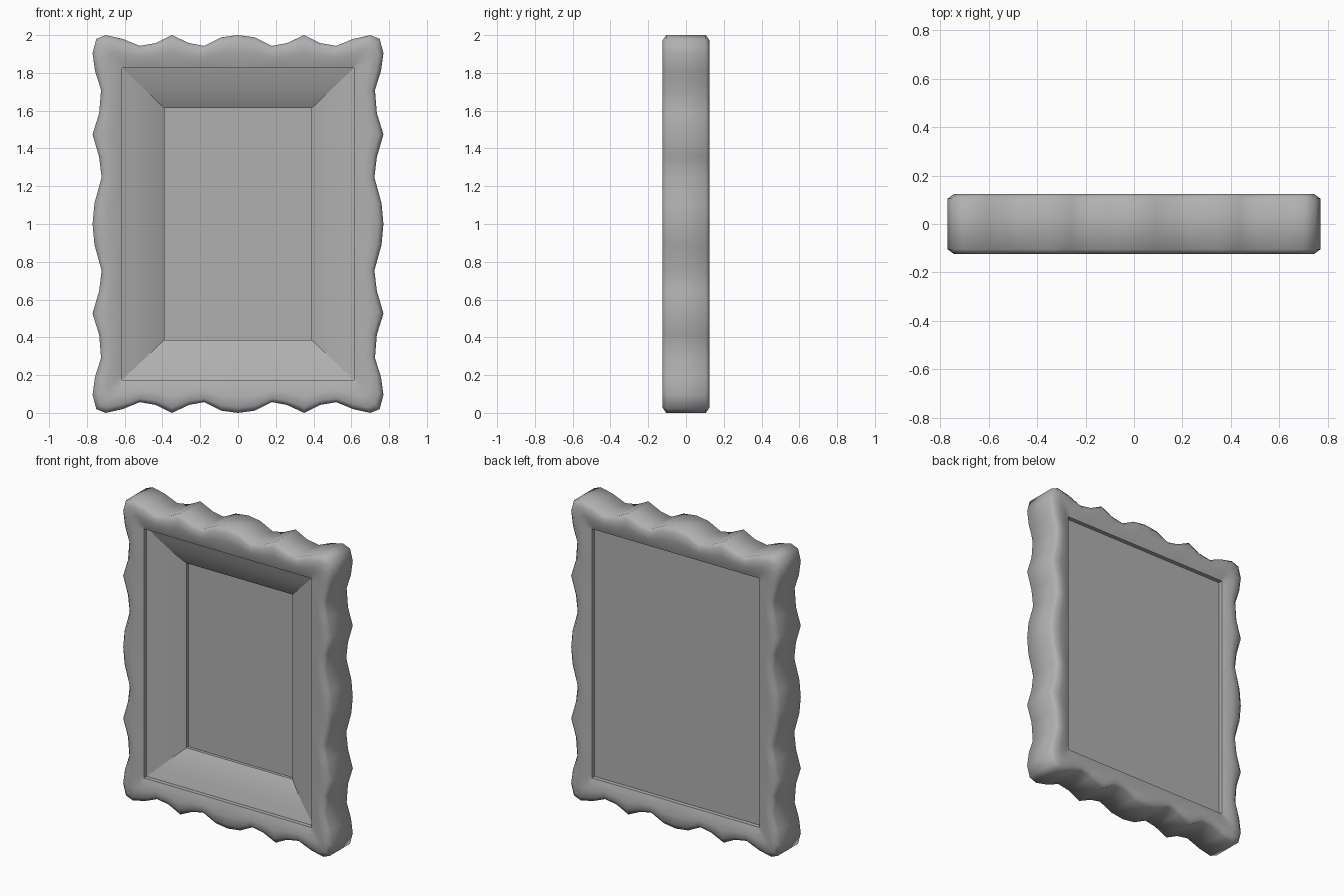
import bpy, bmesh, math

if "Cube" in bpy.data.objects:
    bpy.data.objects.remove(bpy.data.objects["Cube"])

CZ = 1.0                 # height of the frame's centre
IW, IH = 0.615, 0.827    # half size of the opening

grey = bpy.data.materials.new("dark_grey")
grey.diffuse_color = (.435, .435, .435, 1)
grey.use_nodes = True
grey.node_tree.nodes["Principled BSDF"].inputs["Base Color"].default_value = grey.diffuse_color

# One quarter of the scalloped outline: top centre -> corner -> right centre
QUARTER = [(0, 1), (.09, .988), (.18, .943), (.26, .958), (.35, 1), (.434, .958),
           (.52, .943), (.61, .98), (.70, 1), (.75, .98), (.77, .905), (.757, .81),
           (.725, .71), (.735, .587), (.77, .474), (.735, .354), (.722, .246),
           (.76, .11), (.77, 0)]
CUSPS = [(.35, 1), (.77, .474)]   # crisp ridges of the scallops


def full_outline():
    q = QUARTER
    pts = q[:-1]
    pts = pts + [(x, -z) for x, z in reversed(q)][:-1]
    pts = pts + [(-x, -z) for x, z in q][:-1]
    pts = pts + [(-x, z) for x, z in reversed(q)][:-1]
    return pts


def loft(name, rings, sharp, closed=False, cap=False):
    """Skin a list of equally long point rings."""
    bm = bmesh.new()
    vr = [[bm.verts.new(p) for p in r] for r in rings]
    pairs = list(zip(vr, vr[1:]))
    if closed:
        pairs.append((vr[-1], vr[0]))
    n = len(rings[0])
    for a, b in pairs:
        for i in range(n):
            j = (i + 1) % n
            bm.faces.new((a[i], a[j], b[j], b[i]))
    if cap:
        bm.faces.new(vr[0])
        bm.faces.new(vr[-1])
    bmesh.ops.remove_doubles(bm, verts=bm.verts, dist=1e-5)
    bmesh.ops.recalc_face_normals(bm, faces=bm.faces)
    me = bpy.data.meshes.new(name)
    bm.to_mesh(me)
    bm.free()
    me.shade_smooth()
    me.set_sharp_from_angle(angle=math.radians(sharp))
    me.materials.append(grey)
    ob = bpy.data.objects.new(name, me)
    bpy.context.collection.objects.link(ob)
    return ob


def rect(w, h, y):
    return [(-w, y, CZ - h), (w, y, CZ - h), (w, y, CZ + h), (-w, y, CZ + h)]


# Scalloped frame: profile blended from the opening (t=0) to the outline (t=1)
outline = full_outline()
half = [(0, .108), (.2, .117), (.5, .125), (.83, .125), (1, .105)]
profile = [(t, -y) for t, y in half] + [(t, y) for t, y in reversed(half)]


def frame_ring(t, y):
    ring = []
    for x, z in outline:
        ix, iz = max(-IW, min(IW, x)), max(-IH, min(IH, z))
        ring.append((ix + (x - ix) * t, y, CZ + iz + (z - iz) * t))
    return ring


frame = loft("scalloped_frame", [frame_ring(t, y) for t, y in profile], 65, closed=True)

# Crisp ridges across the outer side
for e in frame.data.edges:
    a, b = (frame.data.vertices[i].co for i in e.vertices)
    m = (a + b) / 2
    if abs(m.y) < .02 and any(abs(abs(m.x) - x) + abs(abs(m.z - CZ) - z) < .004
                              for x, z in CUSPS):
        e.use_edge_sharp = True

# Curved mount sloping inwards, closed down to the picture panel
mount = [(0, -.08), (.06, -.062), (.12, -.04), (.175, -.014),
         (.225, .015), (.225, .035)]
loft("inner_mount", [rect(IW - d, IH - d * .95, y) for d, y in mount], 18)

# Picture panel with its back board
loft("picture_panel", [rect(IW, IH, .035), rect(IW, IH, .08)], 30, cap=True)
